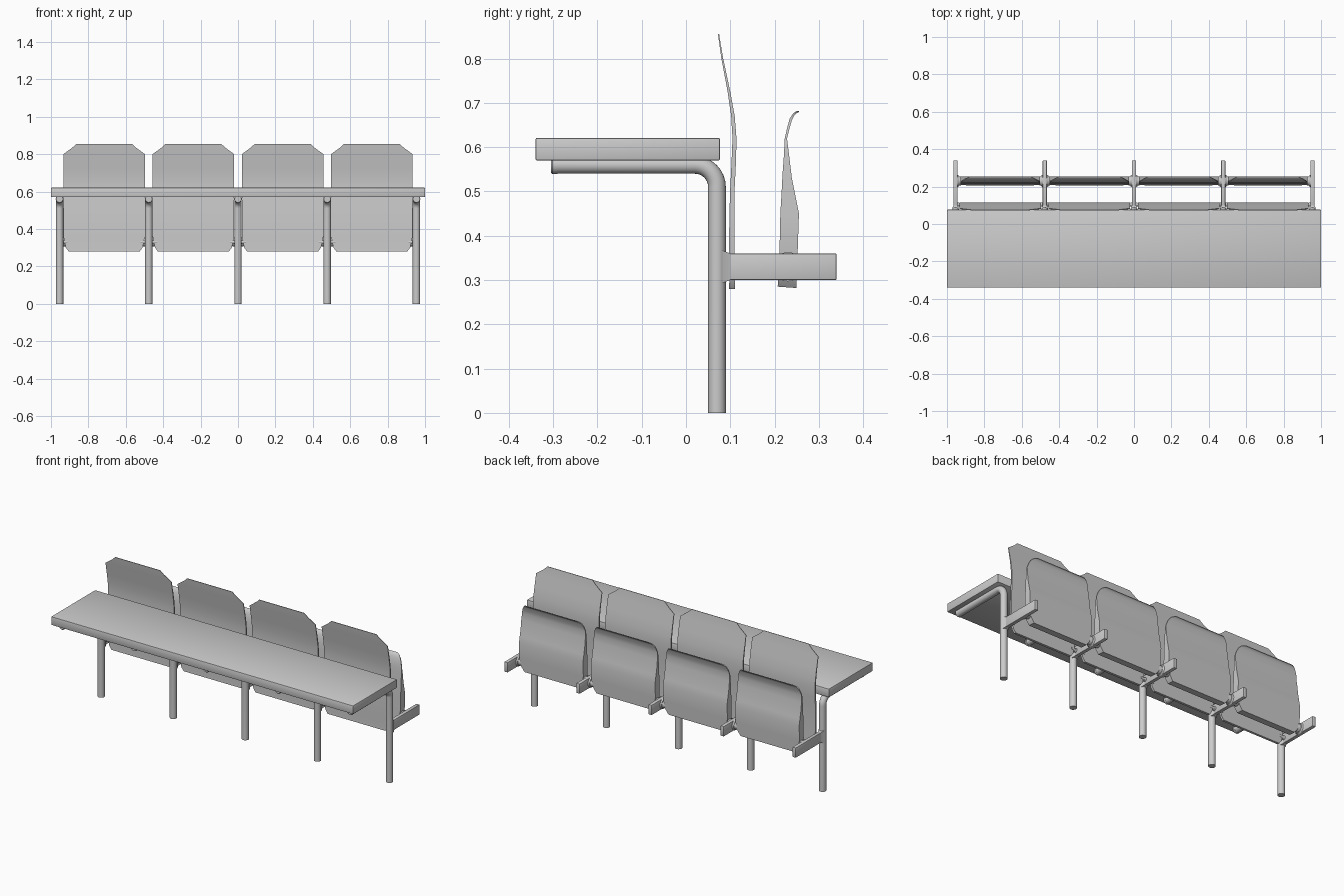
import bpy, bmesh
from math import sin, cos, pi, radians
from mathutils import Matrix

if "Cube" in bpy.data.objects:
    bpy.data.objects.remove(bpy.data.objects["Cube"])

LEGS = [-0.954, -0.477, 0.0, 0.477, 0.954]
SEATS = [-0.7155, -0.2385, 0.2385, 0.7155]


def finish(name, bm, smooth=True):
    bmesh.ops.recalc_face_normals(bm, faces=bm.faces)
    me = bpy.data.meshes.new(name)
    bm.to_mesh(me)
    bm.free()
    ob = bpy.data.objects.new(name, me)
    bpy.context.collection.objects.link(ob)
    if smooth:
        bpy.ops.object.select_all(action='DESELECT')
        ob.select_set(True)
        bpy.context.view_layer.objects.active = ob
        bpy.ops.object.shade_smooth_by_angle(angle=radians(35))
    return ob


def box(name, x, y, z, bevel):
    bm = bmesh.new()
    bmesh.ops.create_cube(bm, size=1)
    for v in bm.verts:
        v.co = [r[0] + (c + 0.5) * (r[1] - r[0]) for c, r in zip(v.co, (x, y, z))]
    bmesh.ops.bevel(bm, geom=bm.edges[:], offset=bevel, segments=2,
                    profile=0.5, affect='EDGES')
    return finish(name, bm)


def loft(name, rings):
    bm = bmesh.new()
    vs = [[bm.verts.new(p) for p in r] for r in rings]
    n = len(vs[0])
    for a, b in zip(vs, vs[1:]):
        for i in range(n):
            j = (i + 1) % n
            bm.faces.new((a[i], a[j], b[j], b[i]))
    bm.faces.new(vs[0])
    bm.faces.new(vs[-1])
    return finish(name, bm)


def panel(name, cx, stations):
    # each station: front y, z, back y, z, half width
    return loft(name, [[(cx - w, fy, fz), (cx + w, fy, fz),
                        (cx + w, by, bz), (cx - w, by, bz)]
                       for fy, fz, by, bz, w in stations])


def cone_x(name, x0, x1, y, z, r0, r1):
    bm = bmesh.new()
    m = Matrix.Translation(((x0 + x1) / 2, y, z)) @ Matrix.Rotation(pi / 2, 4, 'Y')
    bmesh.ops.create_cone(bm, cap_ends=True, segments=24, radius1=r0, radius2=r1,
                          depth=x1 - x0, matrix=m)
    return finish(name, bm)


# Desk top
box("desk_top", (-1, 1), (-0.34, 0.077), (0.57, 0.621), 0.004)

# Bent tube legs: upright, elbow, then arm under the desk
path = [(0.07, 0.0, 0)]
path += [(0.02 + 0.05 * cos(a), 0.51 + 0.05 * sin(a), a)
         for a in (pi / 2 * i / 8 for i in range(9))]
path += [(-0.292, 0.56, pi / 2)]
for x in LEGS:
    rings = []
    for y, z, a in path:
        rings.append([(x + 0.02 * cos(t), y + 0.02 * sin(t) * cos(a),
                       z + 0.02 * sin(t) * sin(a))
                      for t in (2 * pi * k / 20 for k in range(20))])
    loft("leg_tube", rings)
    # plug in the open end of the arm
    loft("tube_plug", [[(x + r * cos(t), y, 0.56 + r * sin(t))
                        for t in (2 * pi * k / 20 for k in range(20))]
                       for y, r in ((-0.290, 0.021), (-0.301, 0.021), (-0.305, 0.018))])
    # Seat support bar with its flared weld to the leg
    box("seat_bar", (x - 0.011, x + 0.011), (0.075, 0.34), (0.30, 0.36), 0.003)
    loft("bar_weld", [[(x - w, y, 0.33 - h), (x + w, y, 0.33 - h),
                       (x + w, y, 0.33 + h), (x - w, y, 0.33 + h)]
                      for y, w, h in ((0.082, 0.019, 0.037), (0.092, 0.014, 0.033),
                                      (0.10, 0.011, 0.030))])

# Curved backrest panels: front y, z, thickness, half width
BACK = [(0.097, 0.28, 0.014, 0.190), (0.098, 0.30, 0.012, 0.205),
        (0.097, 0.36, 0.012, 0.218), (0.098, 0.45, 0.011, 0.218),
        (0.100, 0.51, 0.010, 0.218), (0.103, 0.57, 0.010, 0.218),
        (0.105, 0.62, 0.009, 0.218), (0.102, 0.67, 0.008, 0.218),
        (0.094, 0.725, 0.006, 0.218), (0.080, 0.80, 0.004, 0.218),
        (0.075, 0.835, 0.003, 0.170), (0.072, 0.855, 0.003, 0.149)]
# Tipped-up seats, thick at the middle and curled at the top edge
SEAT = [(0.207, 0.285, 0.249, 0.282, 0.180), (0.209, 0.31, 0.250, 0.31, 0.200),
        (0.211, 0.36, 0.252, 0.36, 0.212), (0.213, 0.45, 0.255, 0.45, 0.212),
        (0.216, 0.50, 0.247, 0.49, 0.212), (0.218, 0.54, 0.239, 0.53, 0.212),
        (0.221, 0.58, 0.233, 0.58, 0.212), (0.223, 0.62, 0.228, 0.62, 0.210),
        (0.229, 0.646, 0.234, 0.643, 0.204), (0.234, 0.664, 0.239, 0.661, 0.195),
        (0.242, 0.676, 0.245, 0.672, 0.184), (0.249, 0.681, 0.250, 0.677, 0.172),
        (0.255, 0.682, 0.255, 0.679, 0.160)]

for cx in SEATS:
    panel("backrest", cx, [(y, z, y + t, z, w) for y, z, t, w in BACK])
    panel("folded_seat", cx, SEAT)
    # Tapered pivots joining seat and backrest to the bars on both sides
    for s in (-1, 1):
        for name, y, r_bar, r_in in (("seat_pivot", 0.23, 0.033, 0.020),
                                     ("backrest_fixing", 0.104, 0.012, 0.008)):
            a, b = cx + s * 0.195, cx + s * 0.2285
            if s > 0:
                cone_x(name, a, b, y, 0.33, r_in, r_bar * 0.8)
                cone_x(name + "_washer", b - 0.009, b, y, 0.33, r_bar * 0.85, r_bar)
            else:
                cone_x(name, b, a, y, 0.33, r_bar * 0.8, r_in)
                cone_x(name + "_washer", b, b + 0.009, y, 0.33, r_bar, r_bar * 0.85)
